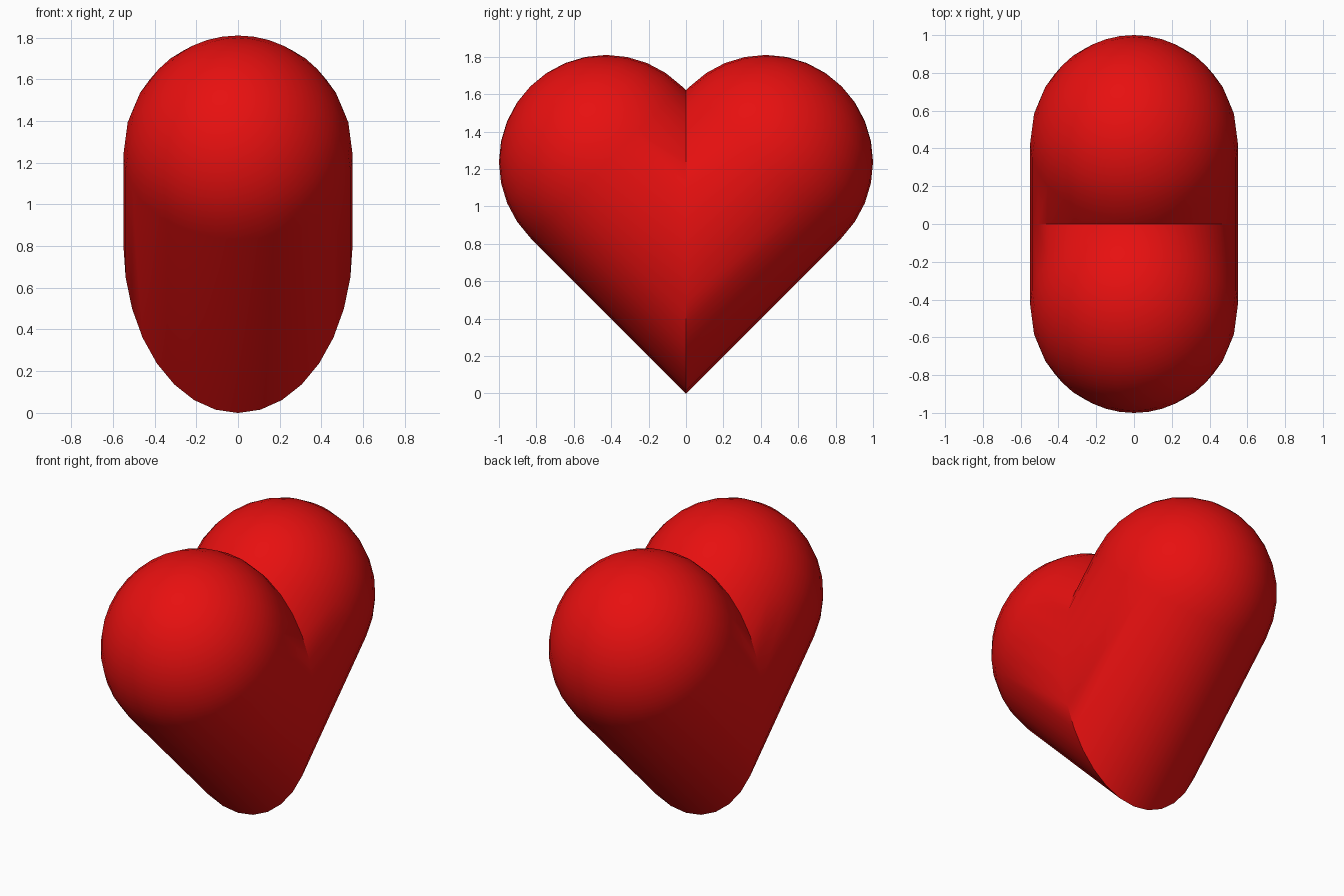
import bpy, bmesh, math
from mathutils import Matrix, Vector

if "Cube" in bpy.data.objects:
    bpy.data.objects.remove(bpy.data.objects["Cube"])

R, HALF_X = 0.573, 0.55            # lobe radius in side view, half thickness in x
CENTRE = Vector((0, 0.427, 1.237))  # centre of the +y lobe

red = bpy.data.materials.new("heart red")
red.diffuse_color = (0.8, 0.005, 0.005, 1)
red.use_nodes = True
red.node_tree.nodes["Principled BSDF"].inputs["Base Color"].default_value = red.diffuse_color

# One half: a dome on a long tube, tilted 45 degrees and cut at the middle plane
bm = bmesh.new()
bmesh.ops.create_uvsphere(bm, u_segments=32, v_segments=16, radius=R)
bmesh.ops.delete(bm, geom=[v for v in bm.verts if v.co.z < -0.001], context='VERTS')
rim = [e for e in bm.edges if e.is_boundary]
tube = bmesh.ops.extrude_edge_only(bm, edges=rim)["geom"]
bmesh.ops.translate(bm, vec=(0, 0, -2),
                    verts=[g for g in tube if isinstance(g, bmesh.types.BMVert)])
bmesh.ops.transform(bm, verts=bm.verts[:],
                    matrix=Matrix.Translation(CENTRE)
                    @ Matrix.Rotation(-math.pi / 4, 4, 'X')
                    @ Matrix.Diagonal((HALF_X / R, 1, 1, 1)))
bmesh.ops.bisect_plane(bm, geom=bm.verts[:] + bm.edges[:] + bm.faces[:],
                       plane_co=(0, 0, 0), plane_no=(0, 1, 0), clear_inner=True)

# Mirror to the other half and weld the seam
half = bm.verts[:] + bm.edges[:] + bm.faces[:]
copy = bmesh.ops.duplicate(bm, geom=half)["geom"]
for v in copy:
    if isinstance(v, bmesh.types.BMVert):
        v.co.y = -v.co.y
bmesh.ops.remove_doubles(bm, verts=bm.verts[:], dist=0.0005)
bmesh.ops.recalc_face_normals(bm, faces=bm.faces[:])

mesh = bpy.data.meshes.new("heart")
bm.to_mesh(mesh)
bm.free()
mesh.materials.append(red)
heart = bpy.data.objects.new("heart", mesh)
bpy.context.collection.objects.link(heart)

# Smooth shading, sharp along the cleft and the bottom edge
bpy.context.view_layer.objects.active = heart
heart.select_set(True)
bpy.ops.object.shade_smooth_by_angle(angle=math.radians(35))
